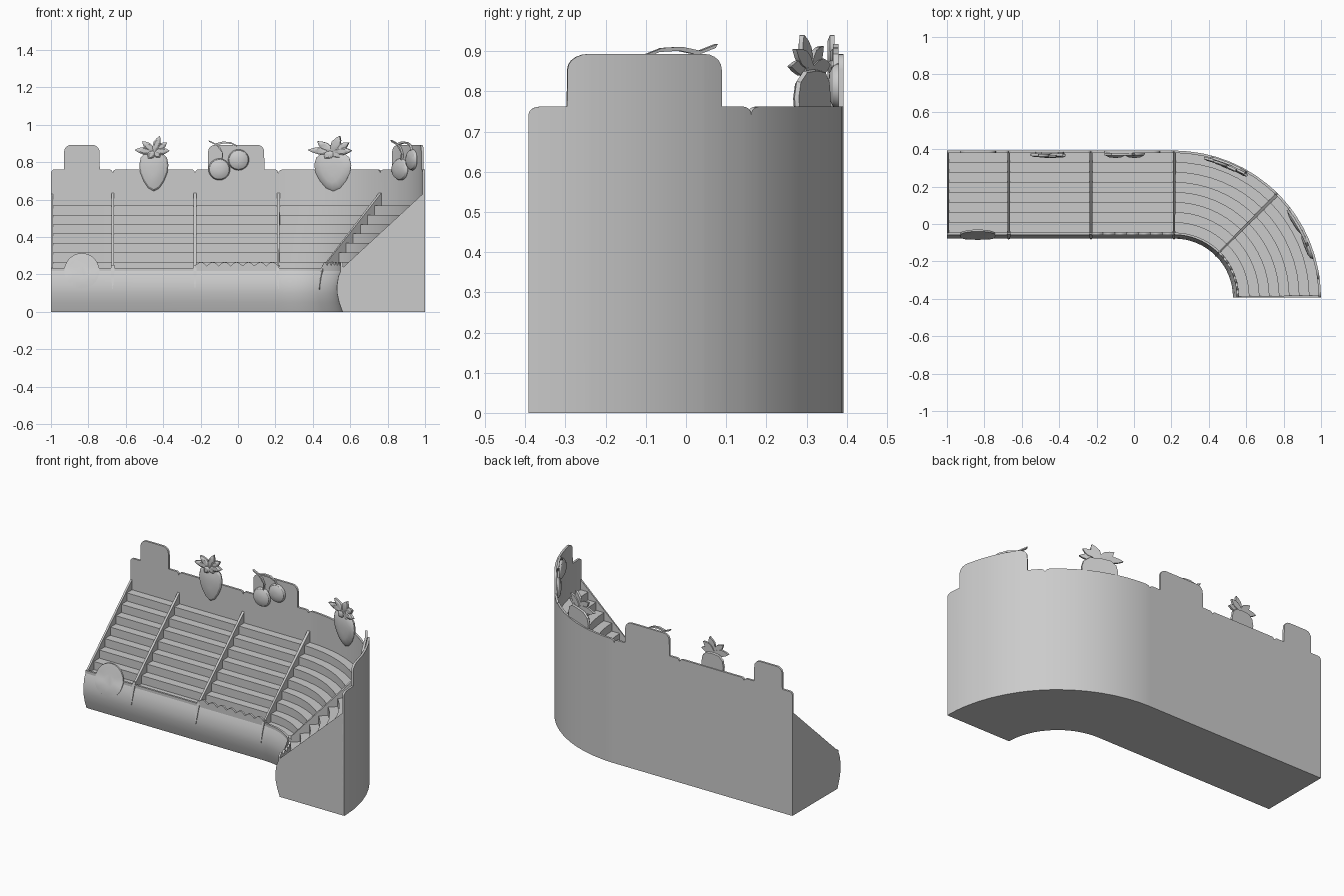
import bpy, bmesh, math

if "Cube" in bpy.data.objects:
    bpy.data.objects.remove(bpy.data.objects["Cube"])

# The stand is laid out along s (length), d (depth), z; past JOIN it bends 90 degrees
JOIN, SEC, CY = 0.215, 0.44, -0.392
END = JOIN + 2 * SEC
EDGES = [-1.0, -0.67, -0.23, JOIN, JOIN + SEC, END]


def bend(s, d, z):
    if s <= JOIN:
        return (s, d, z)
    a, r = (s - JOIN) / SEC * math.pi / 4, d - CY
    return (JOIN + r * math.sin(a), CY + r * math.cos(a), z)


def stations(a, b):
    bends = [JOIN + 2 * SEC * i / 16 for i in range(17)]
    return [a] + [s for s in bends if a + 0.002 < s < b - 0.002] + [b]


def finish(name, bm):
    bmesh.ops.recalc_face_normals(bm, faces=bm.faces)
    me = bpy.data.meshes.new(name)
    bm.to_mesh(me)
    bm.free()
    ob = bpy.data.objects.new(name, me)
    bpy.context.collection.objects.link(ob)
    bpy.ops.object.select_all(action='DESELECT')
    ob.select_set(True)
    bpy.context.view_layer.objects.active = ob
    bpy.ops.object.shade_smooth_by_angle(angle=math.radians(30))
    return ob


def rings_mesh(name, rings):
    """Skin a list of equal-length closed rings of (s, d, z) points, capped."""
    bm = bmesh.new()
    vs = [[bm.verts.new(bend(*p)) for p in ring] for ring in rings]
    n = len(vs[0])
    for a, b in zip(vs, vs[1:]):
        for i in range(n):
            j = (i + 1) % n
            bm.faces.new((a[i], a[j], b[j], b[i]))
    bm.faces.new(vs[0])
    bm.faces.new(vs[-1])
    return finish(name, bm)


def loft(name, profile, a, b):
    return rings_mesh(name, [[(s, d, z) for d, z in profile] for s in stations(a, b)])


def upright(name, cols, d0, d1):
    """Thin upright strip: cols are (s, low z, high z)."""
    return rings_mesh(name, [[(s, d0, lo), (s, d1, lo), (s, d1, hi), (s, d0, hi)]
                             for s, lo, hi in cols])


def relief(name, outline, back, layers):
    """Raised shape: layers are (scale, thickness forward of the back depth)."""
    cs = sum(p[0] for p in outline) / len(outline)
    cz = sum(p[1] for p in outline) / len(outline)
    rings = []
    for k, t in layers:
        pts = [(cs + (s - cs) * k, cz + (z - cz) * k) for s, z in outline]
        rings.append([(s, back(z) - t, z) for s, z in pts])
    return rings_mesh(name, rings)


# Bulging front, stepped shelves
front = [(-0.048, 0), (-0.066, 0.05), (-0.077, 0.10), (-0.078, 0.14),
         (-0.070, 0.19), (-0.052, 0.232)]
STEPS, RUN, RISE = 8, 0.0535, 0.05
stairs = []
for i in range(STEPS):
    d, z = -0.046 + RUN * i, 0.218 + RISE * i
    stairs += [(d, z), (d + RUN, z)]
loft("shelf_body", [(0.385, 0)] + front + stairs + [(0.385, stairs[-1][1])], -0.995, END - 0.004)


def front_d(z):
    pts = front + [(-0.030, 0.33)]
    for (d0, z0), (d1, z1) in zip(pts, pts[1:]):
        if z <= z1:
            return d0 + (d1 - d0) * (z - z0) / (z1 - z0)
    return pts[-1][0]


# Sloped end panels and dividers
ramp = [(0.385, 0)] + front + [(0.385, 0.635)]
loft("left_end_panel", ramp, -1.0, -0.988)
loft("right_end_panel", ramp, END - 0.008, END)
for n, e in enumerate(EDGES[1:-1]):
    loft(f"divider_{n}", [(0.385, 0.3), (-0.04, 0.1), (-0.06, 0.232), (-0.05, 0.245), (0.385, 0.642)],
         e - 0.007, e + 0.007)
    relief(f"drip_{n}", [(e - 0.009, 0.25), (e - 0.008, 0.18), (e, 0.12), (e + 0.008, 0.18), (e + 0.009, 0.25)],
           front_d, [(1, -0.01), (1, 0.006)])


# Back wall: one board per section, rounded corners, some with a raised tab
def corner(s, z, r, rising):
    out = []
    for i in range(6):
        t = math.pi / 2 * i / 5
        out.append((s + r * (1 - math.cos(t)), z - r + r * math.sin(t)))
    return out if rising else [(2 * s - x, y) for x, y in reversed(out)]


TABS = {0: (-0.93, -0.74), 2: (-0.16, 0.14), 4: (JOIN + 0.51, JOIN + 0.81)}
for n, (a, b) in enumerate(zip(EDGES, EDGES[1:])):
    top = corner(a, 0.762, 0.02, True)
    if n in TABS:
        t0, t1 = TABS[n]
        top += [(t0 - 0.001, 0.762)] + corner(t0, 0.893, 0.038, True)
        top += corner(t1, 0.893, 0.038, False) + [(t1 + 0.001, 0.762)]
    top += corner(b, 0.762, 0.02, False)
    cols = [(s, 0, z) for s, z in top]
    for s in stations(a, b)[1:-1]:
        for (s0, z0), (s1, z1) in zip(top, top[1:]):
            if s0 + 1e-4 < s < s1 - 1e-4:
                cols.append((s, 0, z0 + (z1 - z0) * (s - s0) / (s1 - s0)))
    cols.sort(key=lambda c: c[0])
    upright(f"back_board_{n}", cols, 0.379, 0.392)

# Front lips: plain, and scalloped on two sections
for n, (a, b) in enumerate(zip(EDGES, EDGES[1:])):
    wavy = n in (2, 4)
    cols = []
    for i in range(43):
        u = i / 42
        wave = 0.246 + 0.02 * abs(math.sin(7 * math.pi * u)) if wavy else 0.235
        cols.append((a + (b - a) * u, 0.17, wave))
    upright(f"front_lip_{n}", cols, -0.058, -0.046)


def circle(s, z, r, n=28):
    return [(s + r * math.cos(2 * math.pi * i / n), z + r * math.sin(2 * math.pi * i / n)) for i in range(n)]


# Round badge on the front
relief("front_disc", circle(-0.835, 0.22, 0.094), front_d,
       [(1, -0.004), (1, 0.006), (0.75, 0.008), (0.4, 0.008)])


def wall(z):
    return 0.382


def leaf(name, s, z, tip_s, tip_z, w, t):
    ds, dz = tip_s - s, tip_z - z
    L = math.hypot(ds, dz)
    prof = [(0, 0.3), (0.3, 0.85), (0.55, 1), (0.8, 0.6), (1, 0.05)]
    side = lambda k: [(s + ds * f - k * dz / L * w * g, z + dz * f + k * ds / L * w * g) for f, g in prof]
    relief(name, side(1) + side(-1)[::-1], wall, [(1, t - 0.012), (1, t), (0.6, t + 0.006)])


# Strawberries with leaf crowns
half = [(0, 0.645), (0.03, 0.662), (0.055, 0.70), (0.073, 0.745), (0.078, 0.785),
        (0.070, 0.825), (0.045, 0.85), (0, 0.855)]
for n, c in enumerate((-0.45, JOIN + SEC / 2)):
    outline = [(c + x, z) for x, z in half] + [(c - x, z) for x, z in half[-2:0:-1]]
    relief(f"strawberry_{n}", outline, wall, [(0.96, -0.004), (1, 0.006), (0.9, 0.016), (0.6, 0.024), (0.25, 0.027)])
    tips = [(-0.102, 0.866), (-0.062, 0.912), (0.032, 0.94), (0.070, 0.905), (0.084, 0.862), (-0.03, 0.82), (0.035, 0.825)]
    for k, (x, z) in enumerate(tips):
        leaf(f"strawberry_{n}_leaf_{k}", c, 0.857, c + x, z, 0.02, 0.018 + 0.003 * (k % 3))


def stem(name, pts, w):
    out = [(s, z + w) for s, z in pts] + [(s + w, z - w) for s, z in reversed(pts)]
    relief(name, out, wall, [(1, 0.002), (1, 0.016)])


# Cherry pairs with stems
for n, c in enumerate((-0.01, JOIN + 1.5 * SEC)):
    for k, (x, z, r) in enumerate(((-0.09, 0.762, 0.058), (0.013, 0.813, 0.056))):
        relief(f"cherry_{n}_{k}", circle(c + x, z, r), wall,
               [(1, -0.002), (1, 0.006), (0.9, 0.016), (0.6, 0.025), (0.2, 0.028)])
    stem(f"cherry_{n}_long_stem", [(c - 0.148, 0.913), (c - 0.11, 0.896), (c - 0.07, 0.906), (c - 0.03, 0.903),
                                   (c, 0.888), (c + 0.018, 0.855)], 0.005)
    stem(f"cherry_{n}_short_stem", [(c - 0.11, 0.894), (c - 0.085, 0.875), (c - 0.074, 0.85), (c - 0.078, 0.81)], 0.005)
